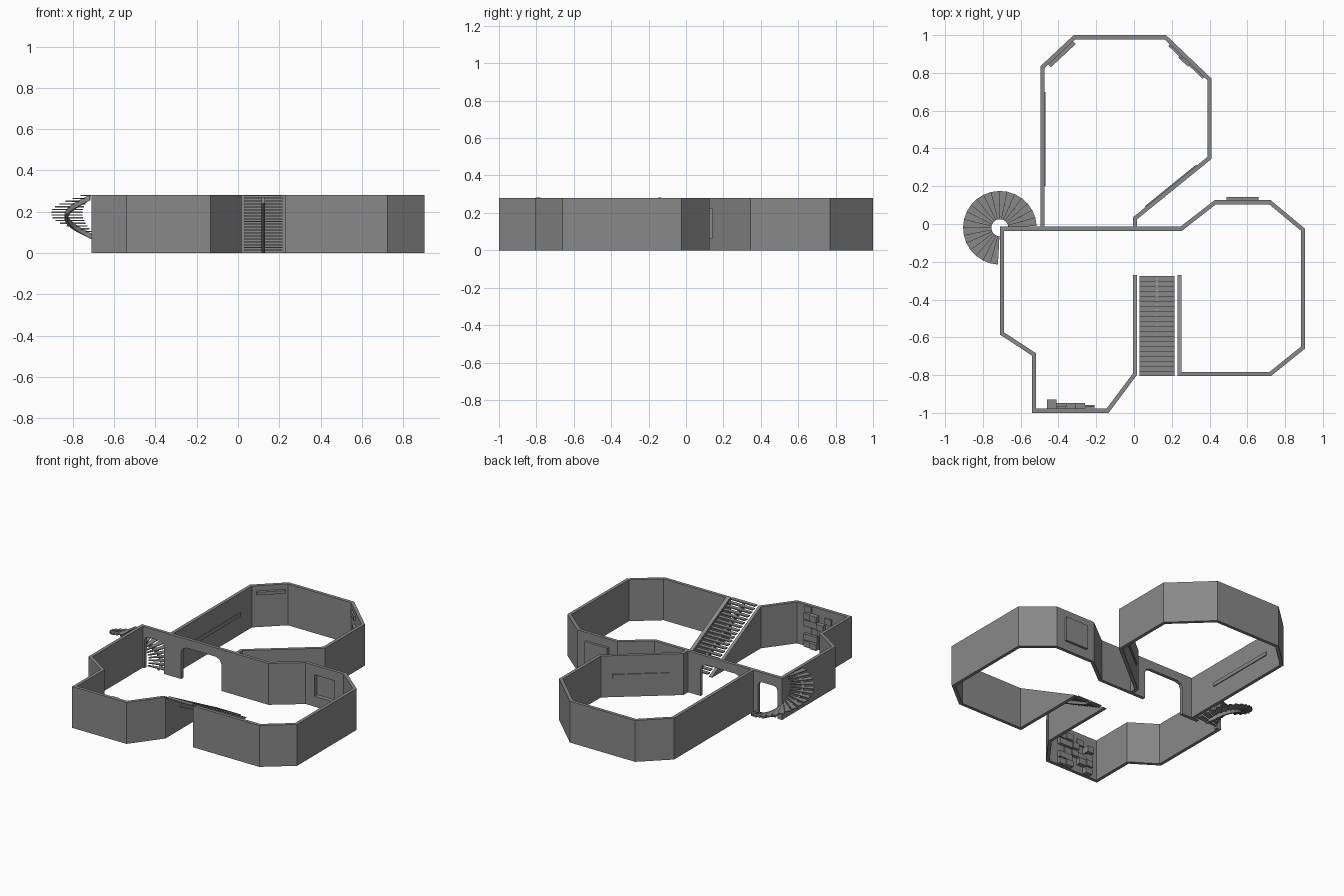
import bpy, bmesh, math, random
from mathutils import Vector, Matrix

if "Cube" in bpy.data.objects:
    bpy.data.objects.remove(bpy.data.objects["Cube"], do_unlink=True)

H, T = 0.28, 0.022
random.seed(4)

grey = bpy.data.materials.new("plain grey")
grey.use_nodes = True
grey.diffuse_color = (0.25, 0.25, 0.25, 1)
grey.node_tree.nodes["Principled BSDF"].inputs["Base Color"].default_value = (0.25, 0.25, 0.25, 1)


def finish(bm, name):
    bmesh.ops.recalc_face_normals(bm, faces=bm.faces)
    mesh = bpy.data.meshes.new(name)
    bm.to_mesh(mesh)
    bm.free()
    mesh.materials.append(grey)
    ob = bpy.data.objects.new(name, mesh)
    bpy.context.collection.objects.link(ob)
    return ob


def add_box(bm, x0, x1, y0, y1, z0, z1, frame=Matrix()):
    size = Matrix.Diagonal((x1 - x0, y1 - y0, z1 - z0, 1))
    mid = Matrix.Translation(((x0 + x1) / 2, (y0 + y1) / 2, (z0 + z1) / 2))
    bmesh.ops.create_cube(bm, size=1, matrix=frame @ mid @ size)


def add_prism(bm, points, shift):
    face = bm.faces.new([bm.verts.new(p) for p in points])
    new = bmesh.ops.extrude_face_region(bm, geom=[face])["geom"]
    verts = [v for v in new if isinstance(v, bmesh.types.BMVert)]
    bmesh.ops.translate(bm, vec=shift, verts=verts)


def wall(name, path, end_height=H):
    """Mitred wall along a path; both ends may slope down."""
    pts = [Vector(p) for p in path]
    bm = bmesh.new()
    rings = []
    for i, p in enumerate(pts):
        sides = []
        for a, b in ((i - 1, i), (i, i + 1)):
            if a >= 0 and b < len(pts):
                d = (pts[b] - pts[a]).normalized()
                sides.append(Vector((-d.y, d.x)))
        n = sum(sides, Vector((0, 0))).normalized()
        off = n * (T / 2 / n.dot(sides[0]))
        top = end_height if i in (0, len(pts) - 1) else H
        rings.append([bm.verts.new((*(p + s * off), z))
                      for s, z in ((1, 0), (1, top), (-1, top), (-1, 0))])
    for r, s in zip(rings, rings[1:]):
        for k in range(4):
            j = (k + 1) % 4
            bm.faces.new((r[k], r[j], s[j], s[k]))
    bm.faces.new(rings[0])
    bm.faces.new(rings[-1])
    return finish(bm, name)


def cut(target, cutter):
    mod = target.modifiers.new("opening", "BOOLEAN")
    mod.operation, mod.solver, mod.object = "DIFFERENCE", "EXACT", cutter
    bpy.context.view_layer.objects.active = target
    bpy.ops.object.modifier_apply(modifier=mod.name)
    bpy.data.objects.remove(cutter, do_unlink=True)


def along(a, b):
    """Frame with x from a to b, y to the left of it."""
    d = Vector(b) - Vector(a)
    return Matrix.Translation((*a, 0)) @ Matrix.Rotation(math.atan2(d.y, d.x), 4, "Z")


# Front rooms: one wall that slopes down beside the stairs at both ends
front_walls = wall("front_room_walls", [
    (0.005, -0.27), (0.005, -0.795), (-0.14, -0.989), (-0.53, -0.989), (-0.53, -0.69),
    (-0.698, -0.58), (-0.698, -0.025), (0.25, -0.025), (0.43, 0.115), (0.72, 0.115),
    (0.894, -0.03), (0.894, -0.655), (0.72, -0.795), (0.24, -0.795), (0.24, -0.27)], 0.005)

# Back room
wall("back_room_walls", [
    (-0.485, -0.02), (-0.485, 0.83), (-0.315, 0.989), (0.165, 0.989),
    (0.4, 0.765), (0.4, 0.35), (0.005, 0.03), (0.005, -0.02)])

# Door and wide archway with clipped corners
for x0, x1, top, c in ((-0.675, -0.53, 0.215, 0.025), (-0.4, -0.1, 0.22, 0.04)):
    bm = bmesh.new()
    profile = [(x0, -0.1), (x1, -0.1), (x1, top - c), (x1 - c * 0.3, top - c * 0.3),
               (x1 - c, top), (x0 + c, top), (x0 + c * 0.3, top - c * 0.3), (x0, top - c)]
    add_prism(bm, [(x, -0.06, z) for x, z in profile], (0, 0.07, 0))
    cut(front_walls, finish(bm, "opening_cutter"))

# Alcove behind the right room's far wall
bm = bmesh.new()
add_box(bm, 0.5, 0.65, 0.08, 0.15, 0.07, 0.215)
cut(front_walls, finish(bm, "alcove_cutter"))
bm = bmesh.new()
add_box(bm, 0.49, 0.66, 0.12, 0.143, 0.06, 0.225)
alcove = finish(bm, "alcove")
bm = bmesh.new()
add_box(bm, 0.5, 0.65, 0.08, 0.133, 0.07, 0.215)
cut(alcove, finish(bm, "alcove_cutter"))

# Straight stairs: open treads on a central stringer
STEPS, Y0, Y1 = 20, -0.275, -0.805
run, rise = (Y1 - Y0) / STEPS, H / STEPS
bm = bmesh.new()
for i in range(STEPS):
    y, z = Y0 + run * i, rise * (i + 1)
    add_box(bm, 0.03, 0.215, y + run, y, z - 0.005, z + 0.002)
finish(bm, "stair_treads")
bm = bmesh.new()
add_prism(bm, [(0.115, Y0, 0), (0.115, Y0, 0.012), (0.115, Y1 + 0.01, H - 0.008),
               (0.115, Y1 + 0.01, H - 0.04), (0.115, Y0 - 0.04, 0)], (0.015, 0, 0))
finish(bm, "stair_stringer")

# Spiral stairs: wedge treads on a helical stringer
CX, CY, COUNT, SWEEP = -0.71, -0.02, 21, math.radians(264)


def polar(r, a, z):
    return (CX + r * math.cos(a), CY + r * math.sin(a), z)


bm = bmesh.new()
step = SWEEP / COUNT
start = math.radians(3)
for i in range(COUNT):
    a, z = start + step * i, H * (i + 1) / COUNT - 0.005
    add_prism(bm, [polar(r, t, z) for r, t in
                   ((0.045, a), (0.195, a), (0.195, a + step), (0.045, a + step))], (0, 0, 0.005))
finish(bm, "spiral_treads")
bm = bmesh.new()
rings = []
for i in range(COUNT + 1):
    a, z = start + step * i, H * i / COUNT
    rings.append([bm.verts.new(polar(r, a, max(z + d, 0)))
                  for r, d in ((0.115, -0.025), (0.13, -0.025), (0.13, 0.002), (0.115, 0.002))])
for r, s in zip(rings, rings[1:]):
    for k in range(4):
        j = (k + 1) % 4
        bm.faces.new((r[k], r[j], s[j], s[k]))
bm.faces.new(rings[0])
bm.faces.new(rings[-1])
finish(bm, "spiral_stringer")

# Uneven block wall in the left room
bm = bmesh.new()
COLS, ROWS = 5, 6
w, h = 0.25 / COLS, H / ROWS
for c in range(COLS):
    for r in range(ROWS):
        if random.random() < 0.75:
            deep = random.choice((0.012, 0.02, 0.03)) + (0.02 if c == 0 else 0)
            x, z = -0.46 + c * w, r * h
            add_box(bm, x, x + w, -0.985, -0.978 + deep, z + 0.003, z + h - 0.003)
finish(bm, "block_wall")

# Shelf and small ledges on the back room's clipped corners
bm = bmesh.new()
add_box(bm, 0.02, 0.2, 0, 0.031, 0.225, 0.245, along((-0.315, 0.989), (-0.485, 0.83)))
finish(bm, "corner_shelf")
bm = bmesh.new()
corner = along((0.4, 0.765), (0.165, 0.989))
for x0, x1, deep, z in ((0.03, 0.15, 0.022, 0.1), (0.13, 0.2, 0.03, 0.16), (0.18, 0.28, 0.022, 0.22)):
    add_box(bm, x0, x1, 0, deep, z, z + 0.03, corner)
finish(bm, "corner_ledges")

# Slim rails along the long walls of the back room
bm = bmesh.new()
add_box(bm, -0.485, -0.468, 0.2, 0.7, 0.125, 0.15)
diagonal = along((0.005, 0.03), (0.4, 0.35))
add_box(bm, 0.08, 0.43, 0, 0.017, 0.13, 0.155, diagonal)
finish(bm, "wall_rails")
